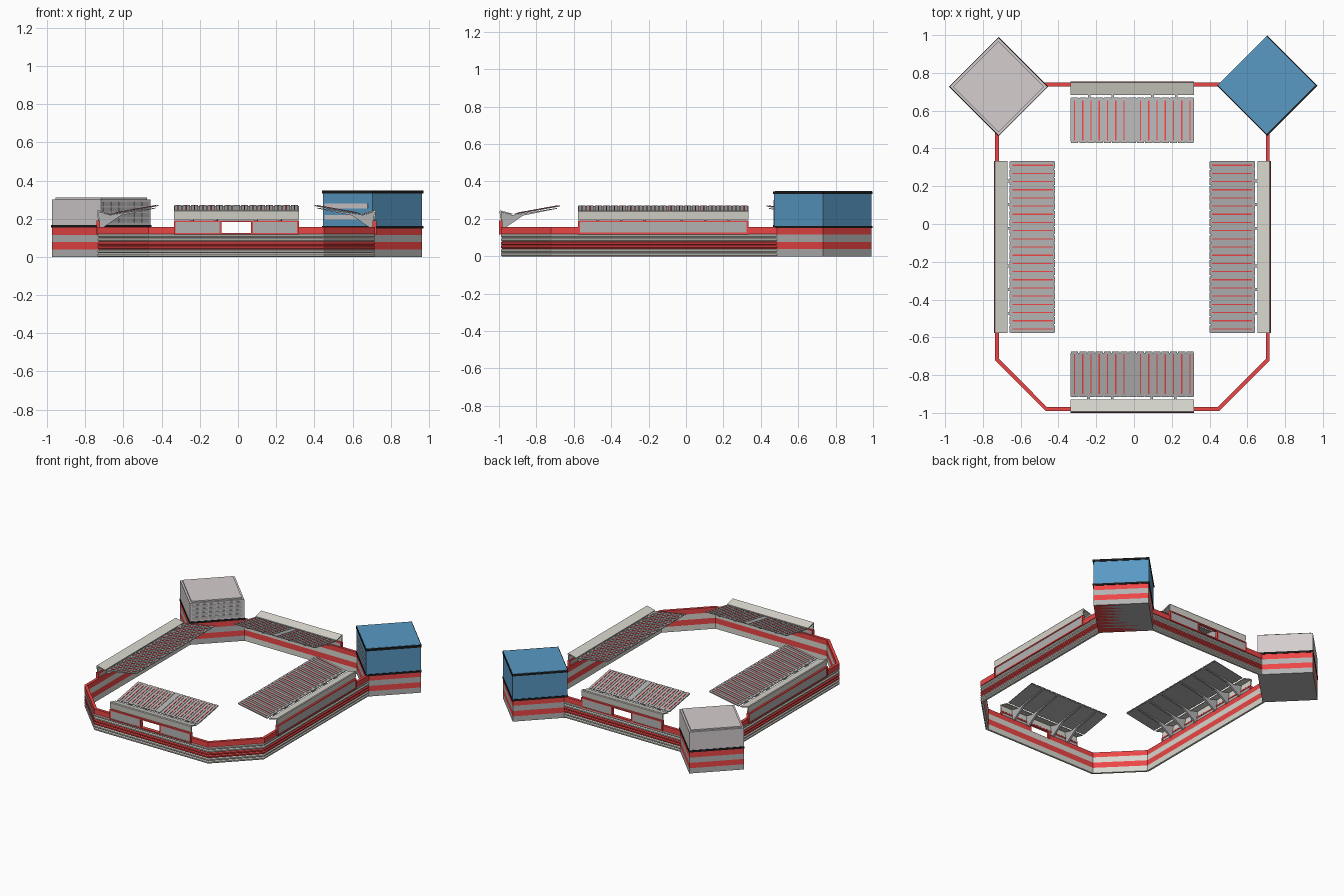
import bpy, bmesh, math
from mathutils import Vector, Matrix

if "Cube" in bpy.data.objects:
    bpy.data.objects.remove(bpy.data.objects["Cube"])


def material(name, rgb):
    m = bpy.data.materials.new(name)
    m.diffuse_color = (*rgb, 1)
    m.use_nodes = True
    m.node_tree.nodes["Principled BSDF"].inputs["Base Color"].default_value = m.diffuse_color
    return m


RED = material("red", (0.85, 0.06, 0.06))
CREAM = material("cream", (0.68, 0.67, 0.61))
GREY = material("grey", (0.45, 0.45, 0.45))
BLUE = material("blue", (0.10, 0.32, 0.55))
PALE = material("pale", (0.66, 0.61, 0.62))
BLACK = material("black", (0.01, 0.01, 0.01))


def finish(name, bm, mat, matrix=Matrix()):
    bmesh.ops.recalc_face_normals(bm, faces=bm.faces)
    me = bpy.data.meshes.new(name)
    bm.to_mesh(me)
    bm.free()
    me.materials.append(mat)
    ob = bpy.data.objects.new(name, me)
    ob.matrix_world = matrix
    bpy.context.collection.objects.link(ob)
    return ob


def skin(bm, rings):
    """Join closed rings of points into a capped solid."""
    rows = [[bm.verts.new(p) for p in r] for r in rings]
    n = len(rows[0])
    for a, b in zip(rows, rows[1:]):
        for i in range(n):
            j = (i + 1) % n
            bm.faces.new((a[i], a[j], b[j], b[i]))
    bm.faces.new(rows[0])
    bm.faces.new(rows[-1][::-1])


def prism(bm, x0, x1, profile):
    skin(bm, [[(x, y, z) for y, z in profile] for x in (x0, x1)])


def rect(y0, y1, z0, z1):
    return [(y0, z0), (y1, z0), (y1, z1), (y0, z1)]


def sweep(bm, path, profile):
    """Mitred sweep; profile is (outward offset, height)."""
    pts = [Vector(p) for p in path]
    dirs = [(b - a).normalized() for a, b in zip(pts, pts[1:])]
    rings = []
    for i, p in enumerate(pts):
        a, b = dirs[max(i - 1, 0)], dirs[min(i, len(dirs) - 1)]
        na, nb = Vector((a.y, -a.x)), Vector((b.y, -b.x))
        m = (na + nb) / (1 + na.dot(nb))
        rings.append([(p.x + m.x * d, p.y + m.y * d, z) for d, z in profile])
    skin(bm, rings)


# Perimeter wall: ridged bands
MAIN = [(-.735, .5), (-.735, -.722), (-.468, -.99), (.45, -.99), (.718, -.722), (.718, .5)]
BACK = [(.5, .748), (-.5, .748)]


def band(name, z0, z1, mat, c):
    bm = bmesh.new()
    prof = [(-.02, z0), (-c, z0), (0, z0 + c), (0, z1 - c), (-c, z1), (-.02, z1)]
    if c == 0:
        prof = rect(-.02, 0, z0, z1)
    for path in (MAIN, BACK):
        sweep(bm, path, prof)
    return finish(name, bm, mat)


for i, mat in enumerate((CREAM, CREAM, RED, RED, CREAM, CREAM)):
    band(f"wall_band_{i + 1}", i * .02, i * .02 + .02, mat, .006)
parapet = band("wall_parapet", .12, .157, RED, 0)

# Openings through the front and back parapet
bm = bmesh.new()
prism(bm, -.088, .07, rect(-1.2, 1.2, .124, .185))
cutter = finish("opening_cutter", bm, GREY)
cutter.hide_render = True
cutter.hide_viewport = True
cutter.display_type = 'WIRE'
mod = parapet.modifiers.new("openings", 'BOOLEAN')
mod.operation = 'DIFFERENCE'
mod.object = cutter
mod.solver = 'EXACT'


def stand(name, x, y, angle, length, panels, trusses, opening):
    """Local x runs along the stand, local y points to the pitch."""
    M = Matrix.Translation((x, y, 0)) @ Matrix.Rotation(math.radians(angle), 4, 'Z')
    h = length / 2

    # Red frame with grey infill
    bm = bmesh.new()
    for z0, z1 in ((.117, .126), (.183, .192)):
        prism(bm, -h, h, rect(0, .02, z0, z1))
    posts = [-h + .005, h - .005] + ([-.082, .082] if opening else [])
    for p in posts:
        prism(bm, p - .005, p + .005, rect(0, .02, .126, .183))
    finish(name + "_frame", bm, RED, M)
    bm = bmesh.new()
    for a, b in ([(-h + .01, -.087), (.087, h - .01)] if opening else [(-h + .01, h - .01)]):
        prism(bm, a, b, rect(.003, .017, .126, .183))
    finish(name + "_infill", bm, GREY, M)

    # Rear fascia with gutter roof
    bm = bmesh.new()
    prism(bm, -h, h, [(.008, .196), (.003, .24), (.007, .245), (.072, .228),
                      (.072, .222), (.012, .236), (.016, .196)])
    finish(name + "_gutter_roof", bm, CREAM, M)

    # Cantilever trusses
    bm = bmesh.new()
    for t in trusses:
        prism(bm, t - .007, t + .007, [(.012, .15), (.012, .236), (.072, .220), (.31, .258),
                                       (.31, .254), (.13, .218), (.03, .15)])
    finish(name + "_trusses", bm, GREY, M)

    # Main roof: separate sheets over a continuous deck
    def z(d):
        return .222 + (d - .08) * .18

    def slab(d0, d1, lo, hi):
        return [(d0, z(d0) + lo), (d1, z(d1) + lo), (d1, z(d1) + hi), (d0, z(d0) + hi)]

    deck, lines = bmesh.new(), bmesh.new()
    prism(deck, -h, h, slab(.088, .318, 0, .003))
    w = length / panels
    for i in range(panels):
        c = -h + (i + .5) * w
        prism(deck, c - w / 2 + .003, c + w / 2 - .003, slab(.084, .325, .001, .006))
        if not (opening and i == panels // 2):
            prism(lines, c - .003, c + .003, slab(.10, .312, .005, .0085))
    finish(name + "_roof", deck, GREY, M)
    finish(name + "_roof_lines", lines, RED, M)


short = [-.232, -.107, .103, .228]
long = [-.35, -.225, -.1, .1, .225, .35]
stand("front_stand", -.009, -1.0, 0, .655, 15, short, True)
stand("back_stand", -.009, .755, 180, .655, 15, short, True)
stand("left_stand", -.742, -.122, -90, .91, 21, long, False)
stand("right_stand", .725, -.122, 90, .91, 21, long, False)


# Corner towers, turned 45 degrees
def tower(name, x, y):
    M = Matrix.Translation((x, y, 0)) @ Matrix.Rotation(math.radians(45), 4, 'Z')

    def block(part, half, z0, z1, mat, off=(0, 0)):
        bm = bmesh.new()
        prism(bm, off[0] - half, off[0] + half, rect(off[1] - half, off[1] + half, z0, z1))
        return finish(f"{name}_{part}", bm, mat, M)
    return M, block


def base(block, colours):
    for i, mat in enumerate(colours):
        block(f"base_band_{i + 1}", .183, i * .0385, i * .0385 + .0385, mat)


# Pale tower with a window grid on its front right side
M, block = tower("left_tower", -.717, .727)
base(block, (GREY, RED, GREY, RED))
block("ledge", .186, .154, .168, BLACK)
block("upper", .183, .168, .302, PALE)
block("roof", .170, .302, .311, PALE)
bm = bmesh.new()
for r in range(4):
    for c in range(6):
        x0 = -.168 + c * .057
        prism(bm, x0, x0 + .05, rect(-.186, -.182, .18 + r * .029, .202 + r * .029))
finish("left_tower_windows", bm, GREY, M)

# Blue tower with window bands on its front left side
M, block = tower("right_tower", .705, .732)
base(block, (GREY, RED, GREY, RED))
block("base_floor", .182, 0, .001, RED)
block("ledge", .188, .15, .163, BLACK)
block("upper", .184, .163, .332, BLUE)
block("roof_edge", .188, .332, .347, BLACK)
block("roof", .183, .346, .349, BLUE, (0, .004))
bm = bmesh.new()
for z0 in (.195, .255):
    prism(bm, -.187, -.183, rect(-.15, .17, z0, z0 + .024))
finish("right_tower_window_bands", bm, PALE, M)
